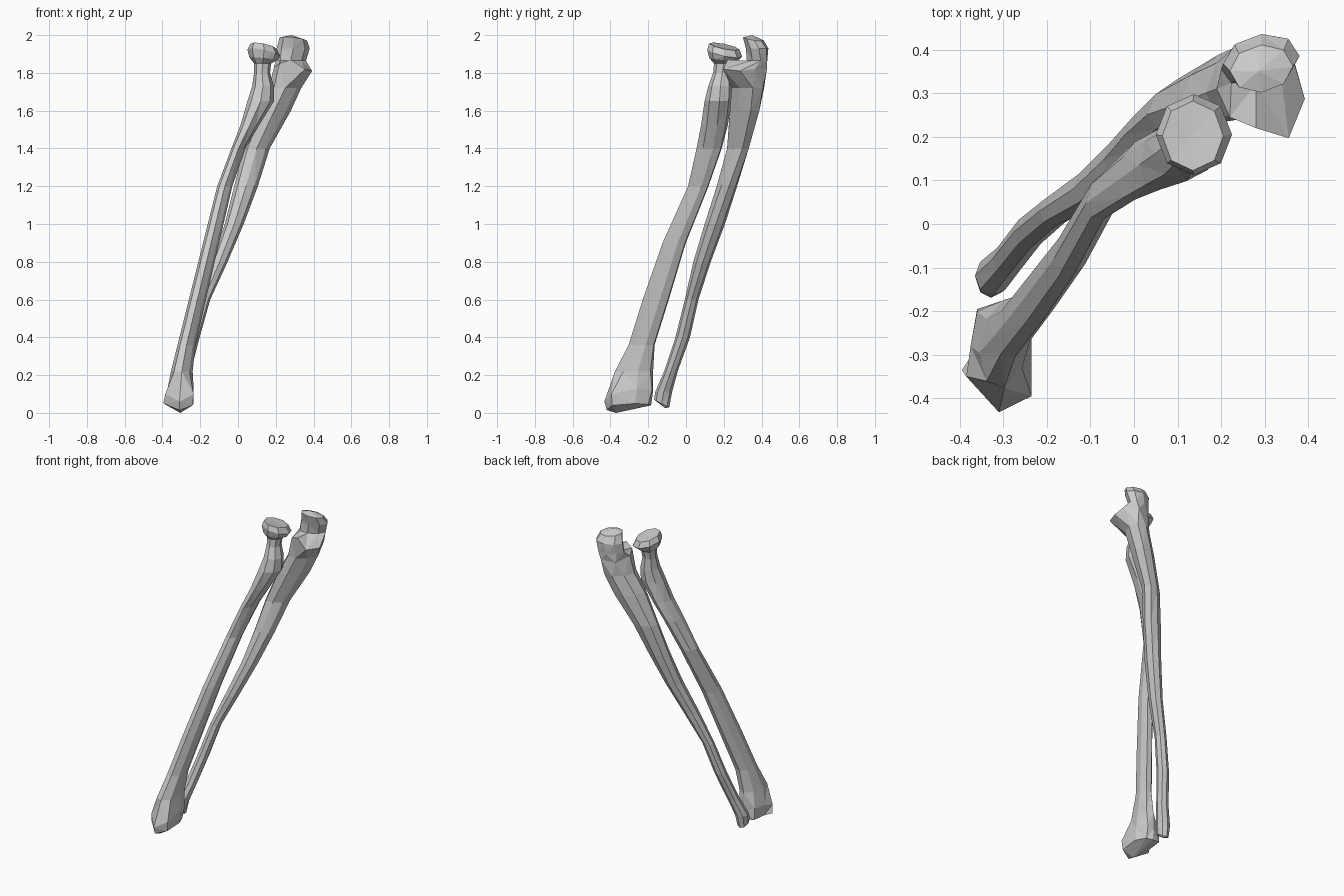
import bpy, bmesh
from math import sin, cos, pi

N = 8  # sides of every bone section


def section(z, x0, x1, y0, y1, skew=0.0, sx=0.0, sy=0.0):
    """Skewed elliptical ring given by its x and y extents; sx, sy tilt it in z."""
    cx, cy, hx, hy = (x0 + x1) / 2, (y0 + y1) / 2, (x1 - x0) / 2, (y1 - y0) / 2
    ring = []
    for i in range(N):
        t = 2 * pi * i / N
        dx, dy = hx * cos(t), hy * sin(t + skew) * 1.03
        ring.append((cx + dx, cy + dy, z + sx * dx + sy * dy))
    return ring


def loft(name, rings, bottom, top):
    """Skin the rings and close both ends with fans to the given centre points."""
    bm = bmesh.new()
    loops = [[bm.verts.new(p) for p in r] for r in rings]
    for a, b in zip(loops, loops[1:]):
        for i in range(N):
            j = (i + 1) % N
            bm.faces.new((a[i], a[j], b[j], b[i]))
    lo, hi = bm.verts.new(bottom), bm.verts.new(top)
    for i in range(N):
        j = (i + 1) % N
        bm.faces.new((loops[0][j], loops[0][i], lo))
        bm.faces.new((loops[-1][i], loops[-1][j], hi))
    bmesh.ops.triangulate(bm, faces=[f for f in bm.faces if len(f.verts) == 4])
    bmesh.ops.recalc_face_normals(bm, faces=bm.faces)
    me = bpy.data.meshes.new(name)
    bm.to_mesh(me)
    bm.free()
    ob = bpy.data.objects.new(name, me)
    bpy.context.collection.objects.link(ob)
    return ob


# Radius: flared wrist end
wrist = [(-0.235, -0.27, 0.05), (-0.265, -0.20, 0.045), (-0.30, -0.185, 0.04), (-0.36, -0.195, 0.05),
         (-0.365, -0.29, 0.045), (-0.395, -0.335, 0.05), (-0.31, -0.42, 0.015), (-0.24, -0.39, 0.04)]
wrist_up = [(-0.235, -0.26, 0.13), (-0.26, -0.18, 0.12), (-0.30, -0.175, 0.11), (-0.36, -0.20, 0.12),
            (-0.375, -0.28, 0.12), (-0.385, -0.35, 0.10), (-0.31, -0.432, 0.06), (-0.235, -0.395, 0.10)]
# Radius: shaft, tuberosity and neck (z, x range, y range, skew)
radius_shaft = [
    (0.22, -0.355, -0.24, -0.375, -0.175, 0.2),
    (0.36, -0.32, -0.225, -0.305, -0.165, 0.3),
    (0.60, -0.26, -0.17, -0.23, -0.09, 0.3),
    (0.90, -0.185, -0.10, -0.125, 0.0, 0.3),
    (1.20, -0.11, -0.03, 0.01, 0.12, 0.3),
    (1.40, -0.035, 0.04, 0.055, 0.19, 0.3),
    (1.52, 0.012, 0.11, 0.08, 0.22, 0.2),
    (1.65, 0.05, 0.19, 0.10, 0.24, 0.1),
    (1.73, 0.075, 0.19, 0.12, 0.245, 0.0),
    (1.80, 0.085, 0.17, 0.145, 0.24, 0.0),
    (1.85, 0.085, 0.175, 0.15, 0.25, 0.0),
]
# Radius: tilted disc head
head = [section(1.875, 0.06, 0.21, 0.125, 0.28, 0, -0.1, -0.05),
        section(1.905, 0.05, 0.225, 0.115, 0.295, 0, -0.2, -0.2),
        section(1.94, 0.065, 0.205, 0.125, 0.28, 0, -0.2, -0.2)]
loft("radius_bone", [wrist, wrist_up] + [section(*r) for r in radius_shaft] + head,
     (-0.305, -0.37, 0.0), (0.137, 0.205, 1.935))

# Ulna: thin shaft widening towards the elbow
ulna_shaft = [
    (0.05, -0.362, -0.295, -0.168, -0.09, 0.0, 0.0, -0.5),
    (0.11, -0.365, -0.283, -0.162, -0.075, 0.0),
    (0.22, -0.325, -0.25, -0.115, -0.045, 0.0),
    (0.40, -0.275, -0.203, -0.055, 0.02, 0.0),
    (0.60, -0.217, -0.147, -0.005, 0.065, 0.0),
    (0.80, -0.14, -0.055, 0.04, 0.13, 0.1),
    (1.00, -0.07, 0.03, 0.10, 0.205, 0.1),
    (1.20, -0.02, 0.105, 0.163, 0.27, 0.2),
    (1.40, 0.03, 0.168, 0.215, 0.335, 0.4),
    (1.60, 0.105, 0.28, 0.228, 0.392, 0.4),
    (1.72, 0.165, 0.335, 0.24, 0.415, 0.3),
]
# Ulna: coronoid shelf below the notch
coronoid = [(0.392, 0.287, 1.81), (0.37, 0.365, 1.82), (0.32, 0.428, 1.82), (0.23, 0.405, 1.81),
            (0.19, 0.31, 1.83), (0.22, 0.245, 1.85), (0.28, 0.22, 1.87), (0.355, 0.197, 1.82)]
# Ulna: notch floor and hooked olecranon
hook = [section(1.865, 0.20, 0.36, 0.32, 0.432, 0.35),
        section(1.93, 0.205, 0.38, 0.318, 0.435, 0.15),
        section(1.98, 0.22, 0.365, 0.303, 0.41, 0.1, -0.1, -0.15)]
loft("ulna_bone", [section(*r) for r in ulna_shaft] + [coronoid] + hook,
     (-0.315, -0.11, 0.025), (0.285, 0.35, 2.0))
